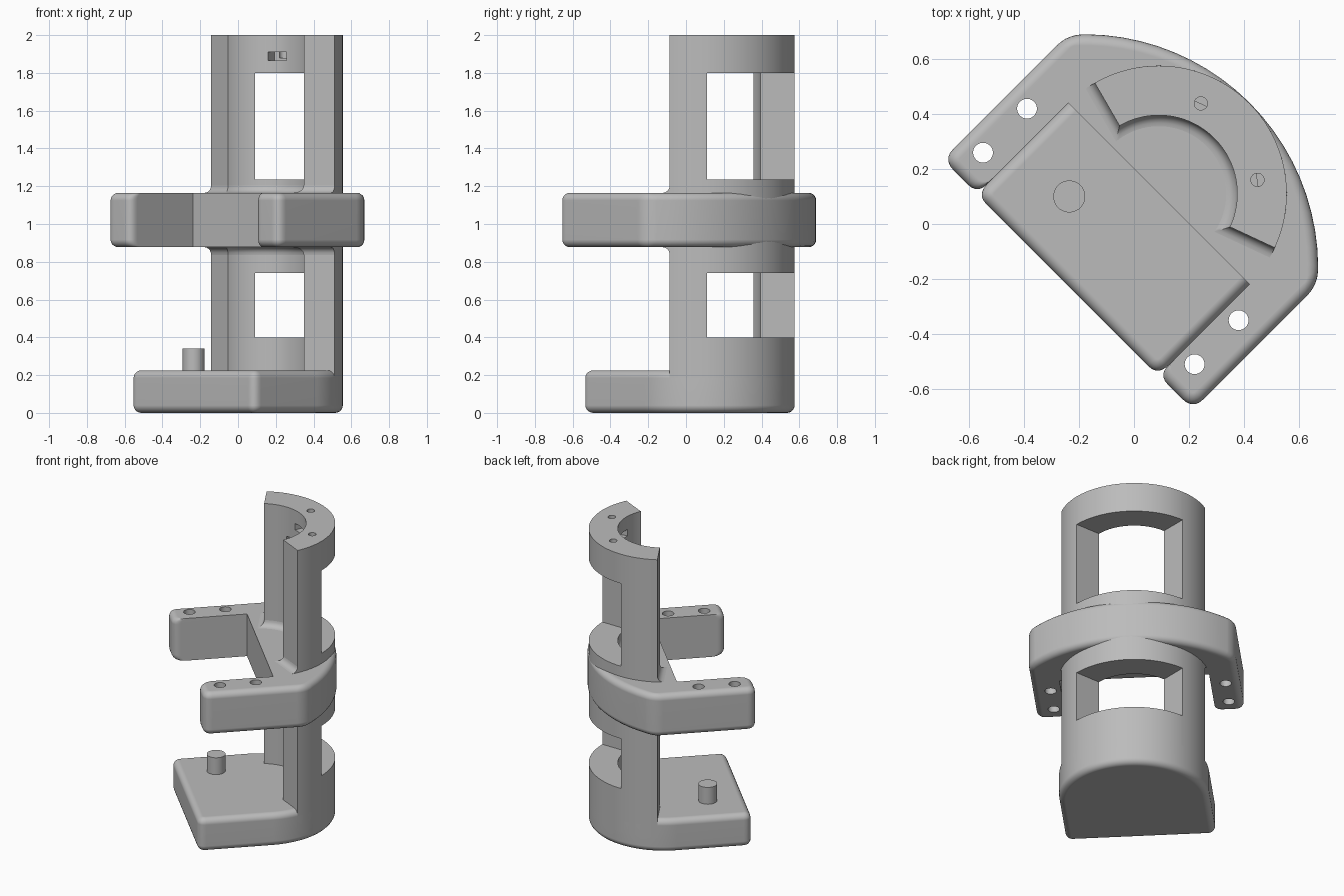
import bpy, bmesh
from math import sin, cos, asin, sqrt, radians, pi
from mathutils import Vector

if "Cube" in bpy.data.objects:
    bpy.data.objects.remove(bpy.data.objects["Cube"])

grey = bpy.data.materials.new("plain_grey")
grey.use_nodes = True
grey.diffuse_color = (0.5, 0.5, 0.5, 1)
grey.node_tree.nodes["Principled BSDF"].inputs["Base Color"].default_value = (0.5, 0.5, 0.5, 1)

# Shared sizes; local +x points to the closed back of the column
OUTER, INNER = 0.465, 0.285
START, END = -70, 75
ROUND = 0.04


def arc(radius, a0, a1, n, cx=0, cy=0):
    steps = [radians(a0 + (a1 - a0) * i / n) for i in range(n + 1)]
    return [(cx + radius * cos(a), cy + radius * sin(a)) for a in steps]


def sector(r0, r1, a0, a1, n=58, flare=0):
    """Ring segment; flare grows its ends and inner wall."""
    ri = r0 - flare
    e0, e1 = (asin(flare / r) * 180 / pi for r in (ri, r1))
    return arc(r1, a0 - e1, a1 + e1, n) + arc(ri, a1 + e0, a0 - e0, n)


def soften(points, n=5):
    """Round the corners of an outline of (x, y, cut) points."""
    out = []
    for i, (x, y, cut) in enumerate(points):
        p = Vector((x, y))
        if not cut:
            out.append((x, y))
            continue
        before = Vector(points[i - 1][:2])
        after = Vector(points[(i + 1) % len(points)][:2])
        a = p + (before - p).normalized() * cut
        b = p + (after - p).normalized() * cut
        for j in range(n + 1):
            t = j / n
            out.append(tuple(a * (1 - t) ** 2 + p * 2 * t * (1 - t) + b * t * t))
    return out


def loft(name, layers):
    """Closed solid through (outline, height) layers, set on the diagonal."""
    bm = bmesh.new()
    rings = [[bm.verts.new((x, y, z)) for x, y in line] for line, z in layers]
    for low, high in zip(rings, rings[1:]):
        n = len(low)
        for i in range(n):
            j = (i + 1) % n
            bm.faces.new((low[i], low[j], high[j], high[i]))
    bm.faces.new(rings[0][::-1])
    bm.faces.new(rings[-1])
    bmesh.ops.recalc_face_normals(bm, faces=bm.faces)
    mesh = bpy.data.meshes.new(name)
    bm.to_mesh(mesh)
    bm.free()
    mesh.materials.append(grey)
    ob = bpy.data.objects.new(name, mesh)
    bpy.context.collection.objects.link(ob)
    ob.location = (0.09, 0.11, 0)
    ob.rotation_euler.z = radians(45)
    return ob


def prism(name, line, z0, z1):
    return loft(name, [(line, z0), (line, z1)])


def rounded_slab(name, outline, z0, z1, n=5):
    """Slab whose outline(inset) shrinks along rounded rims."""
    rim = [(ROUND * (1 - sin(i * pi / 2 / n)), ROUND * (1 - cos(i * pi / 2 / n)))
           for i in range(n + 1)]
    bottom = [(outline(d), z0 + h) for d, h in rim]
    top = [(outline(d), z1 - h) for d, h in reversed(rim)]
    return loft(name, bottom + top)


def activate(ob):
    bpy.ops.object.select_all(action='DESELECT')
    ob.select_set(True)
    bpy.context.view_layer.objects.active = ob


def cut(ob, cutters):
    activate(ob)
    for cutter in cutters:
        cutter.hide_render = True
        mod = ob.modifiers.new("cut", 'BOOLEAN')
        mod.operation = 'DIFFERENCE'
        mod.solver = 'EXACT'
        mod.object = cutter
        bpy.ops.object.modifier_apply(modifier=mod.name)
        bpy.data.objects.remove(cutter)


def circle(radius, x, y, n=32):
    return arc(radius, 0, 360, n, x, y)[:-1]


def base_outline(d):
    front, side = -0.47 + d, OUTER - d
    k = 0.05 - d
    back = [(x, y, 0) for x, y in arc(side, -90, 90, 72)]
    return soften([(front, -side, k)] + back + [(front, side, k)])


def shelf_outline(d):
    tip, side, gap, radius = -0.467 + d, 0.643 - d, OUTER, 0.85 - d
    k = 0.055 - d
    cx = 0.467 - 0.85
    half = asin(side / radius) * 180 / pi
    back = [(x, y, 0) for x, y in arc(radius, -half, half, 22, cx)]
    corner = cx + sqrt(radius ** 2 - side ** 2)
    back[0], back[-1] = (corner, -side, k), (corner, side, k)
    return soften([(0, -gap, 0), (tip, -gap, 0.05), (tip, -side, k)] + back
                  + [(tip, side, k), (tip, gap, 0.05), (0, gap, 0)])


# Base plate and its locating peg
base = rounded_slab("base_plate", base_outline, 0, 0.225)
peg = prism("base_peg", circle(0.058, -0.237, 0.223, 40), 0.2, 0.34)

# Curved column with two windows
column = prism("column", sector(INNER, OUTER, START, END), 0.1, 2)
cutters = [prism("window_cutter", sector(0.2, 0.6, -45, 45, 36), z0, z1)
           for z0, z1 in ((0.4, 0.74), (1.235, 1.8))]

# Pin holes in the top of the column, each with a slot on the inner wall
for angle in (20, -37):
    a = radians(angle)
    c, s = cos(a), sin(a)
    cutters.append(prism("pin_hole_cutter", circle(0.024, 0.362 * c, 0.362 * s, 24), 1.88, 2.1))
    box = [(0.22, -0.055), (0.36, -0.055), (0.36, 0.055), (0.22, 0.055)]
    line = [(x * c - y * s, x * s + y * c) for x, y in box]
    cutters.append(prism("slot_cutter", line, 1.865, 1.91))
cut(column, cutters)

# Forked middle shelf with two bolt holes in each arm
LOW, HIGH = 0.877, 1.165
shelf = rounded_slab("forked_shelf", shelf_outline, LOW, HIGH)
cut(shelf, [prism("bolt_hole_cutter", circle(0.036, x, y), 0.7, 1.3)
            for x in (-0.12, -0.346) for y in (0.557, -0.53)])

# Fillets where the column meets the shelf, above and below
parts = [base, peg, column, shelf]
for name, z, way in (("upper_fillet", HIGH, 1), ("lower_fillet", LOW, -1)):
    layers = [(sector(INNER, OUTER, START, END, 58, ROUND), z - way * 0.05)]
    for i in range(6):
        t = i * pi / 12 * 1.2
        flare = ROUND * (1 - sin(t))
        layers.append((sector(INNER, OUTER, START, END, 58, flare),
                       z + way * ROUND * (1 - cos(t))))
    parts.append(loft(name, layers))

# Smooth curves, keep hard edges
for ob in parts:
    activate(ob)
    bpy.ops.object.shade_smooth_by_angle(angle=radians(30))
    mod = ob.modifiers.new("flat_face_normals", 'WEIGHTED_NORMAL')
    mod.keep_sharp = True
